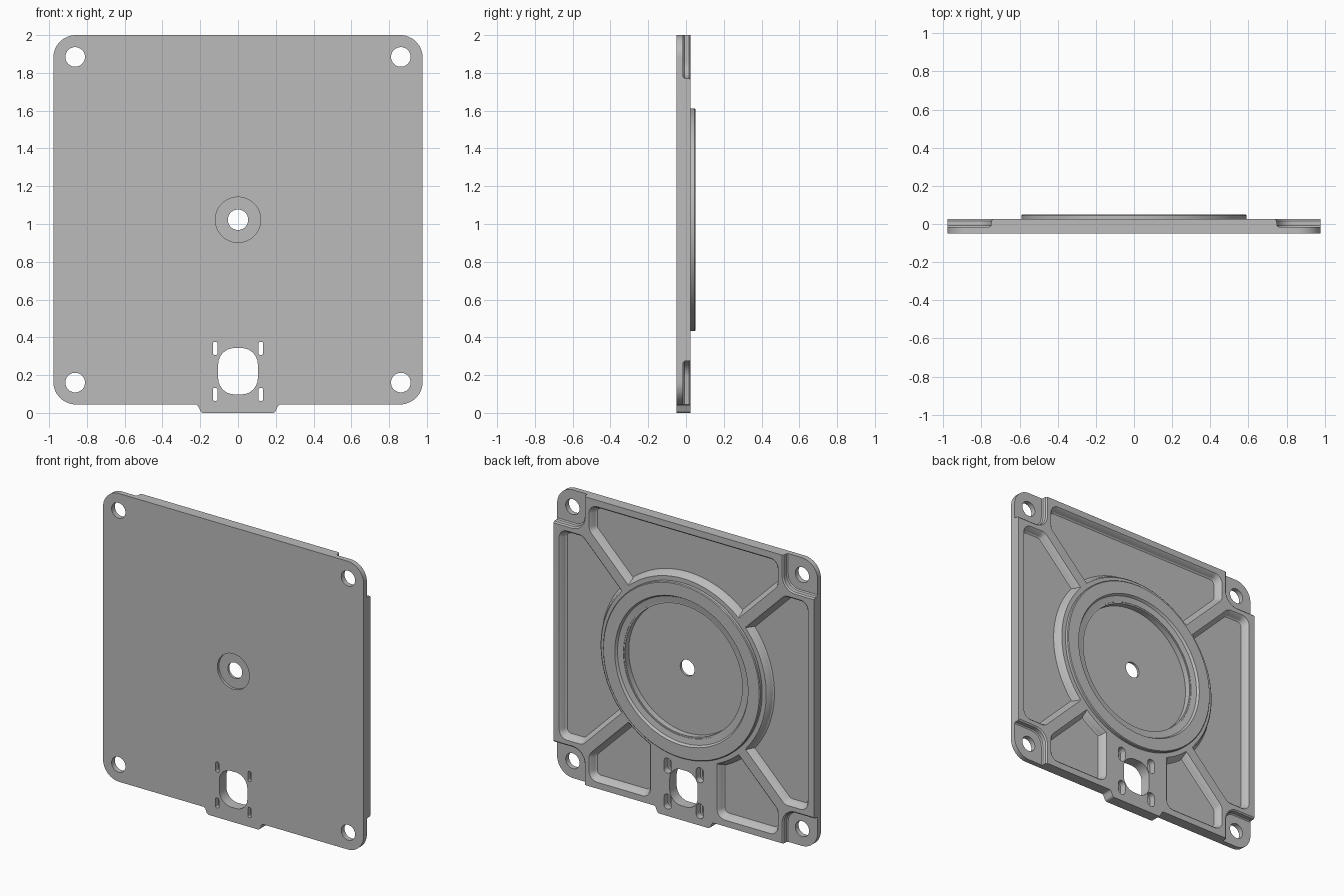
import bpy, bmesh, math
from mathutils import Vector

if "Cube" in bpy.data.objects:
    bpy.data.objects.remove(bpy.data.objects["Cube"])

CENTRE_Z = 1.0225
FRONT, BACK, TOP = -0.05, 0.025, 0.05
HALF = 0.978

metal = bpy.data.materials.new("plain_grey")
metal.use_nodes = True
GREY = (0.5, 0.5, 0.5, 1)
metal.diffuse_color = GREY
metal.node_tree.nodes["Principled BSDF"].inputs["Base Color"].default_value = GREY


def rounded(corners, steps=6):
    """Polygon from (x, z, radius) corners, each rounded by an arc."""
    out = []
    for i, (x, z, r) in enumerate(corners):
        p = Vector((x, z))
        if r == 0:
            out.append(p)
            continue
        a = (Vector(corners[i - 1][:2]) - p).normalized()
        b = (Vector(corners[(i + 1) % len(corners)][:2]) - p).normalized()
        h = a.angle(b) / 2
        c = p + (a + b).normalized() * r / math.sin(h)
        d = r / math.tan(h)
        v, w = p + a * d - c, p + b * d - c
        for k in range(steps + 1):
            out.append(c + v.lerp(w, k / steps).normalized() * r)
    return out


def circle(x, z, r, n=48):
    return [Vector((x + r * math.cos(math.tau * k / n), z + r * math.sin(math.tau * k / n)))
            for k in range(n)]


def box(x, z, w, h, r):
    return rounded([(x + sx * w / 2, z + sz * h / 2, r)
                    for sx, sz in ((-1, -1), (1, -1), (1, 1), (-1, 1))])


def arc(r, start, end, n=24):
    return [(r * math.cos(t), r * math.sin(t), 0)
            for t in (math.radians(start + (end - start) * k / n) for k in range(n + 1))]


def offset(pts, d):
    """Move an anticlockwise outline outwards by d."""
    out = []
    for i, p in enumerate(pts):
        a = (p - pts[i - 1]).normalized()
        b = (pts[(i + 1) % len(pts)] - p).normalized()
        na, nb = Vector((a.y, -a.x)), Vector((b.y, -b.x))
        out.append(p + (na + nb) * d / max(0.3, 1 + na.dot(nb)))
    return out


def loft(name, pts, levels):
    """Solid through copies of an outline at (y, outward offset) levels."""
    area = sum(pts[i - 1].cross(pts[i]) for i in range(len(pts)))
    if area < 0:
        pts = pts[::-1]
    bm = bmesh.new()
    loops = [[bm.verts.new((p.x, y, p.y + CENTRE_Z)) for p in offset(pts, d)] for y, d in levels]
    for lo, hi in zip(loops, loops[1:]):
        for i in range(len(lo)):
            bm.faces.new((lo[i - 1], lo[i], hi[i], hi[i - 1]))
    bm.faces.new(loops[0])
    bm.faces.new(loops[-1])
    return finish(name, bm)


def finish(name, bm):
    bmesh.ops.recalc_face_normals(bm, faces=bm.faces)
    mesh = bpy.data.meshes.new(name)
    bm.to_mesh(mesh)
    bm.free()
    mesh.materials.append(metal)
    ob = bpy.data.objects.new(name, mesh)
    bpy.context.collection.objects.link(ob)
    return ob


def cut(pts, levels):
    """Cut a lofted outline out of the plate."""
    tool = loft("cutter", pts, levels)
    tool.hide_render = True
    mod = plate.modifiers.new("cut", 'BOOLEAN')
    mod.operation, mod.solver, mod.object = 'DIFFERENCE', 'EXACT', tool
    bpy.context.view_layer.objects.active = plate
    bpy.ops.object.modifier_apply(modifier=mod.name)
    bpy.data.objects.remove(tool)


def soft_wall(floor, w):
    return [(floor, 0), (floor + 0.006, 0.008), (BACK - 0.008, w - 0.009),
            (BACK, w), (TOP, w)]


def shade(ob):
    bpy.ops.object.select_all(action='DESELECT')
    ob.select_set(True)
    bpy.context.view_layer.objects.active = ob
    bpy.ops.object.shade_smooth_by_angle(angle=math.radians(30))


# Plate with the small tab on its lower edge
half_outline = [(0.195, -CENTRE_Z, 0.02), (0.215, -HALF, 0.02),
                (HALF, -HALF, 0.12), (HALF, HALF, 0.12)]
outline = half_outline + [(-x, z, r) for x, z, r in reversed(half_outline)]
plate = loft("back_plate", rounded(outline, 10), [(FRONT, 0), (BACK, 0)])

THROUGH = [(-0.1, 0), (0.1, 0)]

# Lowered corner pads with screw holes
for sx in (-1, 1):
    for sz in (-1, 1):
        pad = [(0.757, 0.757, 0.08), (1.2, 0.757, 0), (1.2, 1.2, 0), (0.757, 1.2, 0)]
        cut(rounded([(sx * x, sz * z, r) for x, z, r in pad]), soft_wall(-0.015, 0.018))
        cut(circle(sx * 0.862, sz * 0.862, 0.052, 32), THROUGH)

# Pockets between the ribs: two sides, top, and two halves below
RIM, SPREAD = 0.65, 39.26
side = [(0.772, -0.68, 0.03), (0.905, -0.68, 0.03), (0.905, 0.68, 0.03), (0.772, 0.68, 0.03)]
side += arc(RIM, SPREAD, -SPREAD)
lower = [(0.28, -0.905, 0.03), (0.68, -0.905, 0.03), (0.68, -0.772, 0.03)]
lower += arc(RIM, SPREAD - 90, -math.degrees(math.acos(0.28 / RIM)), 8)
pockets = [side,
           [(-x, z, r) for x, z, r in side],
           [(z, x, r) for x, z, r in side],
           lower,
           [(-x, z, r) for x, z, r in lower]]
for pocket in pockets:
    cut(rounded(pocket), soft_wall(-0.02, 0.03))

# Round central recess, shaft hole and front counterbore
cut(circle(0, 0, 0.44, 96), [(-0.015, 0), (0.1, 0)])
cut(circle(0, 0, 0.054), THROUGH)
cut(circle(0, 0, 0.12), [(-0.1, 0), (-0.032, 0)])

# Connector opening and its four slots, widened at the back
cut(box(0, -0.802, 0.21, 0.245, 0.085), THROUGH)
for sx in (-1, 1):
    for z in (-0.681, -0.925):
        cut(box(sx * 0.121, z, 0.024, 0.068, 0.008), THROUGH)
        cut(box(sx * 0.121, z, 0.055, 0.1, 0.025), [(-0.02, 0), (0.1, 0)])
shade(plate)

# Raised ring around the recess, turned from a profile
profile = [(0.45, 0.015), (0.45, 0.028), (0.49, 0.034), (0.5, TOP),
           (0.585, TOP), (0.59, 0.045), (0.59, 0.015)]
bm = bmesh.new()
SEG = 96
rings = [[bm.verts.new((p.x, y, p.y + CENTRE_Z)) for p in circle(0, 0, r, SEG)] for r, y in profile]
for j in range(len(rings)):
    a, b = rings[j - 1], rings[j]
    for i in range(SEG):
        bm.faces.new((a[i - 1], a[i], b[i], b[i - 1]))
shade(finish("centre_ring", bm))
